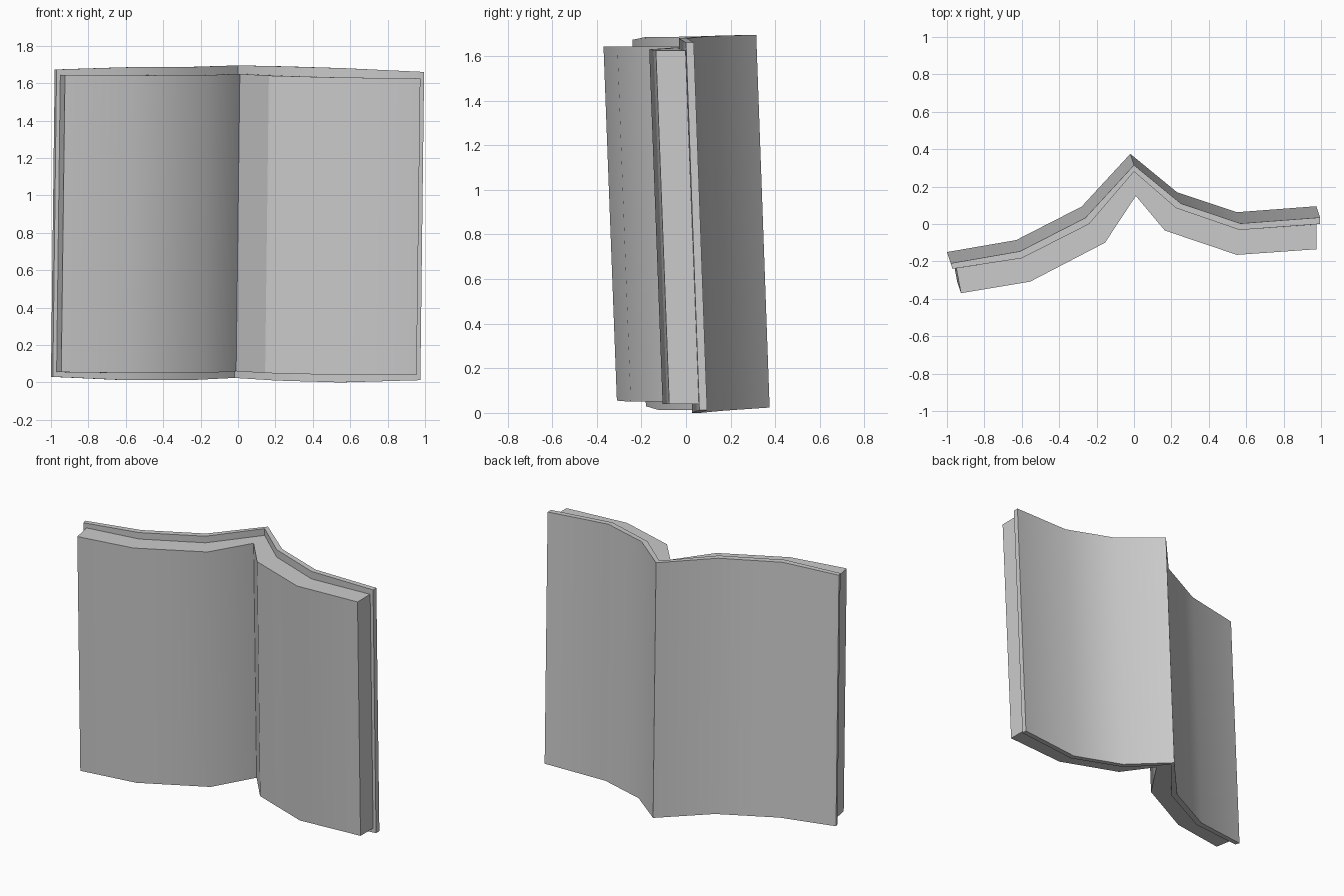
import bpy
import bmesh
import math
from mathutils import Vector

if "Cube" in bpy.data.objects:
    bpy.data.objects.remove(bpy.data.objects["Cube"], do_unlink=True)

# One plain grey for the whole book
grey = bpy.data.materials.new("plain_grey")
grey.use_nodes = True
colour = (0.6, 0.6, 0.6, 1)
grey.diffuse_color = colour
grey.node_tree.nodes["Principled BSDF"].inputs["Base Color"].default_value = colour

# The book leans forward: offset from the upper edge to the lower edge
lean = Vector((-0.02, 0.06, 0))


def folded_slab(name, front, back, lower, upper):
    """Thick folded sheet: two profiles in plan, swept between two edge heights."""
    bm = bmesh.new()
    rings = []
    for f, b, low, high in zip(front, back, lower, upper):
        f, b = Vector((*f, 0)), Vector((*b, 0))
        corners = (f + lean + Vector((0, 0, low)), b + lean + Vector((0, 0, low)),
                   b + Vector((0, 0, high)), f + Vector((0, 0, high)))
        rings.append([bm.verts.new(c) for c in corners])
    for r, s in zip(rings, rings[1:]):
        for i in range(4):
            j = (i + 1) % 4
            bm.faces.new((r[i], r[j], s[j], s[i]))
    bm.faces.new(rings[0])
    bm.faces.new(rings[-1])
    bmesh.ops.recalc_face_normals(bm, faces=bm.faces)
    mesh = bpy.data.meshes.new(name)
    bm.to_mesh(mesh)
    bm.free()
    mesh.materials.append(grey)
    obj = bpy.data.objects.new(name, mesh)
    bpy.context.collection.objects.link(obj)
    # Gentle bends are smooth, spine and rims stay crisp
    bpy.ops.object.select_all(action="DESELECT")
    obj.select_set(True)
    bpy.context.view_layer.objects.active = obj
    bpy.ops.object.shade_smooth_by_angle(angle=math.radians(30))
    return obj


# Plan profiles from the right board, through the spine, to the left board
cover_back = [(-.98, -.21), (-.61, -.146), (-.26, .033), (0, .315),
              (.25, .11), (.57, .003), (.995, .035)]
cover_front = [(-.97, -.24), (-.6, -.183), (-.24, 0), (0, .28),
               (.225, .085), (.565, -.032), (.995, 0)]
pages_front = [(-.925, -.37), (-.555, -.308), (-.155, -.1), (.01, .15),
               (.165, -.035), (.55, -.165), (.975, -.135)]

# The page block sits on the cover, short of its outer ends
pages_back = [(-.95, -.237)] + cover_front[1:-1] + [(.975, -.002)]

folded_slab("cover", cover_front, cover_back,
            [.03, .013, .012, .024, .01, 0, .012],
            [1.673, 1.685, 1.687, 1.695, 1.69, 1.68, 1.66])
folded_slab("page_block", pages_front, pages_back,
            [.055, .05, .05, .06, .05, .04, .04],
            [1.643, 1.642, 1.643, 1.65, 1.64, 1.63, 1.626])
